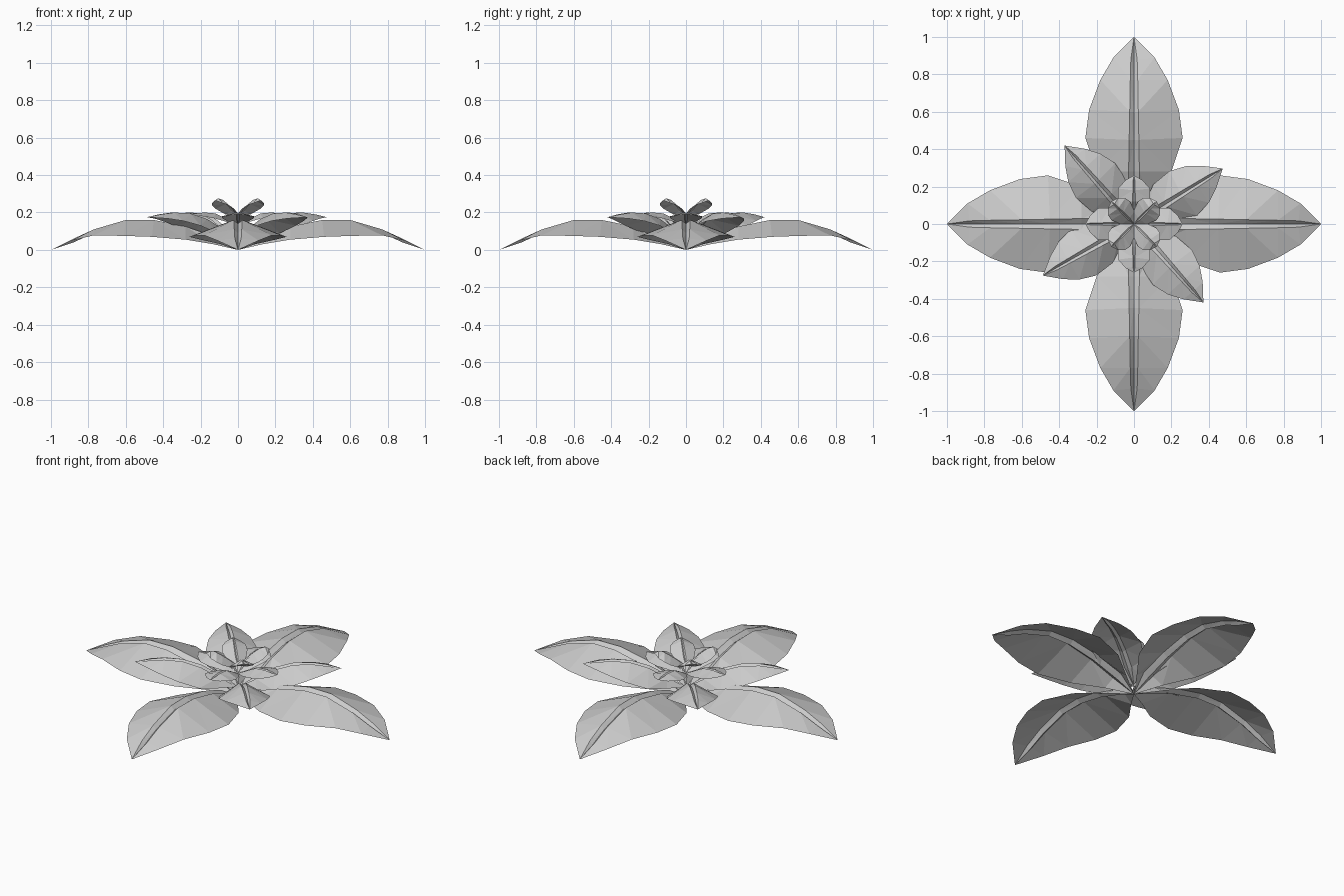
import bpy, bmesh, math

if "Cube" in bpy.data.objects:
    bpy.data.objects.remove(bpy.data.objects["Cube"])


def leaf(name, angle, stations, groove, depth):
    """Folded leaf sheet with a creased midrib.
    stations: (distance, ridge height, half width, edge distance, edge height)"""
    c, s = math.cos(math.radians(angle)), math.sin(math.radians(angle))
    bm = bmesh.new()
    last = len(stations) - 1
    rows = []
    for i, (r, z, w, re, ze) in enumerate(stations):
        if i in (0, last):
            pts = [(r, 0, z)] * 5
        else:
            g = groove * (1 - 0.6 * i / last)
            pts = [(re, -w, ze), (r, -g, z), (r, 0, z - depth), (r, g, z), (re, w, ze)]
        rows.append([bm.verts.new((x * c - y * s, x * s + y * c, h)) for x, y, h in pts])
    for a, b in zip(rows, rows[1:]):
        for k in range(4):
            bm.faces.new((a[k], b[k], b[k + 1], a[k + 1]))
    bmesh.ops.remove_doubles(bm, verts=bm.verts, dist=1e-5)
    bmesh.ops.triangulate(bm, faces=[f for f in bm.faces if len(f.verts) > 3])
    mesh = bpy.data.meshes.new(name)
    bm.to_mesh(mesh)
    bm.free()
    bpy.context.collection.objects.link(bpy.data.objects.new(name, mesh))


# large ground leaves: arching down to the floor
large = [(0, 0, 0, 0, 0), (.12, .07, .09, .13, .03), (.28, .125, .20, .28, .055),
         (.45, .16, .26, .46, .07), (.60, .16, .24, .61, .075),
         (.77, .11, .18, .77, .078), (.88, .06, .11, .89, .05), (1, 0, 0, 1, 0)]

# middle leaves: rising from the heart, then levelling out
middle = [(0, .05, 0, 0, .05), (.10, .11, .06, .10, .065), (.20, .165, .125, .20, .09),
          (.30, .195, .14, .31, .13), (.40, .20, .115, .40, .155),
          (.48, .19, .07, .475, .168), (.56, .175, 0, .56, .175)]

# small upper leaves
small = [(0, .13, 0, 0, .13), (.06, .165, .05, .06, .15), (.12, .195, .085, .13, .17),
         (.18, .20, .085, .19, .18), (.23, .195, .045, .235, .185), (.26, .19, 0, .26, .19)]

# rounded heart petals, tilted upward
heart = [(0, .175, 0, 0, .175), (.04, .21, .05, .045, .19), (.085, .245, .07, .10, .22),
         (.12, .268, .065, .13, .238), (.15, .275, .04, .158, .25), (.172, .265, 0, .172, .265)]

for i in range(4):
    leaf(f"large_leaf_{i + 1}", 90 * i, large, .035, .02)
    leaf(f"small_leaf_{i + 1}", 90 * i, small, .010, .006)
    leaf(f"heart_petal_{i + 1}", 45 + 90 * i, heart, .008, .005)
for i, angle in enumerate((32, 131.5, 209.5, 311.5)):
    leaf(f"middle_leaf_{i + 1}", angle, middle, .022, .013)
